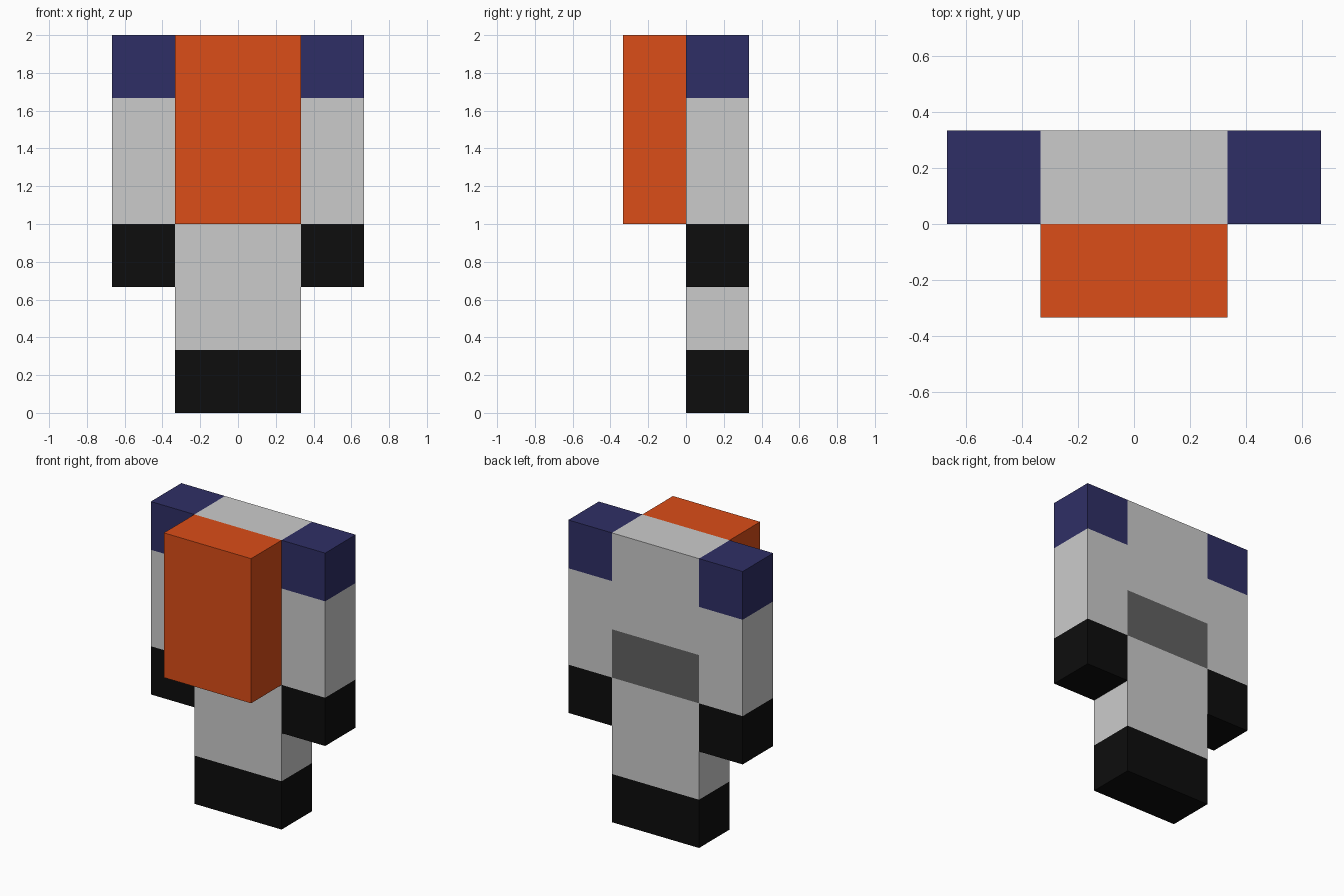
import bpy
import bmesh
from mathutils import Vector

if "Cube" in bpy.data.objects:
    bpy.data.objects.remove(bpy.data.objects["Cube"])

U = 1 / 3  # block module


def material(name, rgb):
    mat = bpy.data.materials.new(name)
    mat.diffuse_color = (*rgb, 1)
    mat.use_nodes = True
    mat.node_tree.nodes["Principled BSDF"].inputs["Base Color"].default_value = mat.diffuse_color
    return mat


orange = material("orange", (0.71, 0.075, 0.009))
navy = material("navy", (0.028, 0.028, 0.133))
black = material("black", (0.004, 0.004, 0.004))
dark_grey = material("dark_grey", (0.12, 0.12, 0.12))


def box(name, lo, hi, mat=None):
    """Box between two corners given in block modules."""
    lo, hi = Vector(lo) * U, Vector(hi) * U
    bm = bmesh.new()
    bmesh.ops.create_cube(bm, size=1)
    bmesh.ops.scale(bm, vec=hi - lo, verts=bm.verts)
    mesh = bpy.data.meshes.new(name)
    bm.to_mesh(mesh)
    bm.free()
    if mat:
        mesh.materials.append(mat)
    obj = bpy.data.objects.new(name, mesh)
    obj.location = (lo + hi) / 2
    bpy.context.collection.objects.link(obj)
    return obj


# Central column: feet, legs, belt, torso
box("feet", (-1, 0, 0), (1, 1, 1), black)
box("legs", (-1, 0, 1), (1, 1, 3))
box("belt", (-1, 0, 3), (1, 1, 4), dark_grey)
box("torso", (-1, 0, 4), (1, 1, 6))

# Chest block in front of the torso
box("chest_block", (-1, -1, 3), (1, 0, 6), orange)

# Arms, mirrored left and right
for side, x in (("left", -2), ("right", 1)):
    box(f"{side}_hand", (x, 0, 2), (x + 1, 1, 3), black)
    box(f"{side}_arm", (x, 0, 3), (x + 1, 1, 5))
    box(f"{side}_shoulder", (x, 0, 5), (x + 1, 1, 6), navy)
